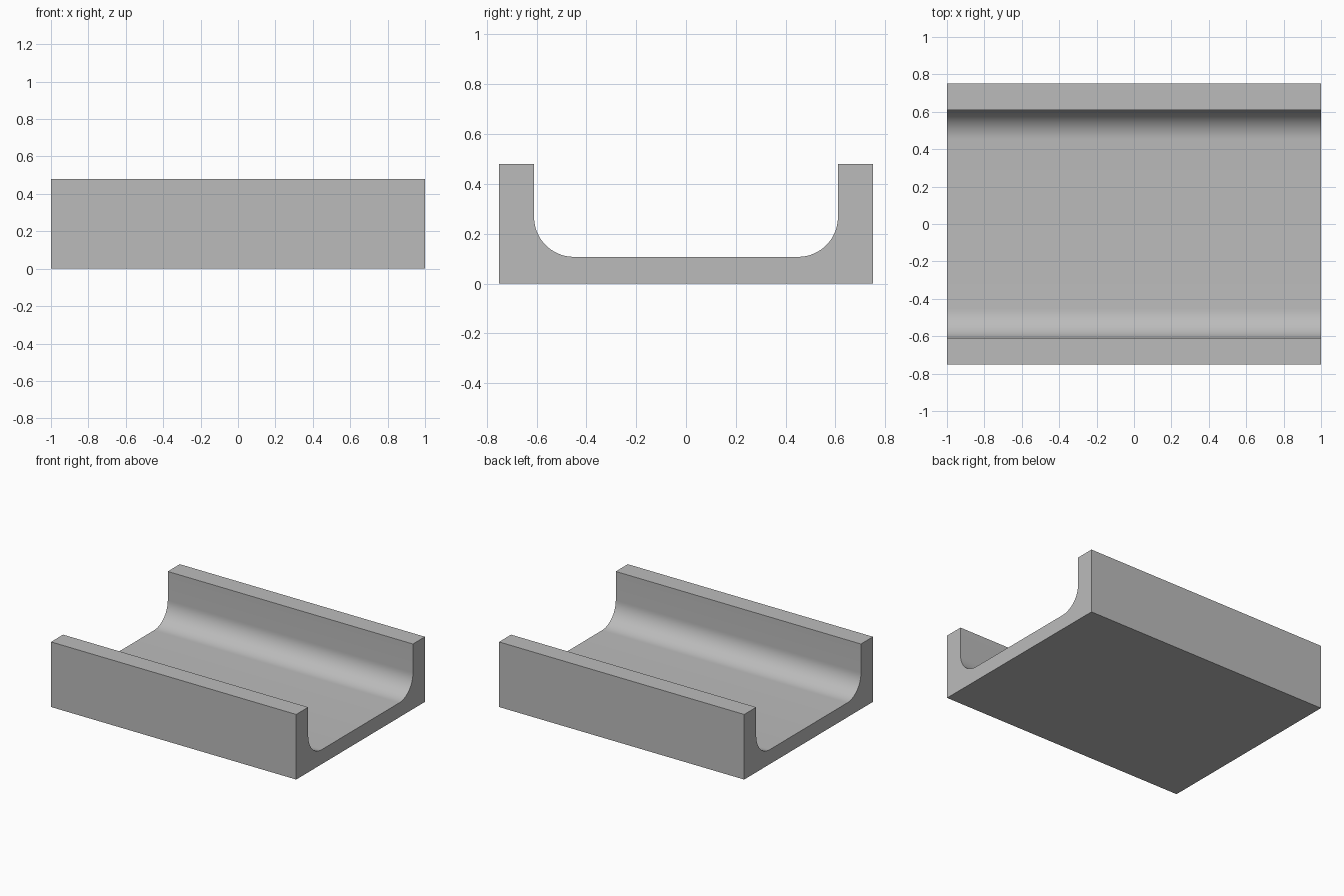
import bpy
import bmesh
from math import sin, cos, pi

cube = bpy.data.objects.get("Cube")
if cube:
    bpy.data.objects.remove(cube, do_unlink=True)

LENGTH, HALF_WIDTH, HEIGHT = 2.0, 0.75, 0.48
INNER, FLOOR, RADIUS, STEPS = 0.61, 0.107, 0.16, 16

# Single grey material
grey = bpy.data.materials.new("plain grey")
grey.use_nodes = True
colour = (0.5, 0.5, 0.5, 1)
grey.diffuse_color = colour
grey.node_tree.nodes["Principled BSDF"].inputs["Base Color"].default_value = colour

# Half of the channel section: outer wall, wall top, then the inner fillet
half = [(HALF_WIDTH, 0), (HALF_WIDTH, HEIGHT), (INNER, HEIGHT)]
for i in range(STEPS + 1):
    a = pi / 2 * i / STEPS
    half.append((INNER - RADIUS + RADIUS * cos(a), FLOOR + RADIUS - RADIUS * sin(a)))
section = half + [(-y, z) for y, z in reversed(half)]

# Extrude the section along x
bm = bmesh.new()
face = bm.faces.new([bm.verts.new((-LENGTH / 2, y, z)) for y, z in section])
result = bmesh.ops.extrude_face_region(bm, geom=[face], use_keep_orig=True)
moved = [g for g in result["geom"] if isinstance(g, bmesh.types.BMVert)]
bmesh.ops.translate(bm, verts=moved, vec=(LENGTH, 0, 0))
bmesh.ops.recalc_face_normals(bm, faces=bm.faces)

mesh = bpy.data.meshes.new("channel")
bm.to_mesh(mesh)
bm.free()
mesh.materials.append(grey)
channel = bpy.data.objects.new("channel", mesh)
bpy.context.collection.objects.link(channel)

# Smooth fillets, sharp corners
bpy.ops.object.select_all(action='DESELECT')
channel.select_set(True)
bpy.context.view_layer.objects.active = channel
bpy.ops.object.shade_smooth_by_angle(angle=pi / 6)
